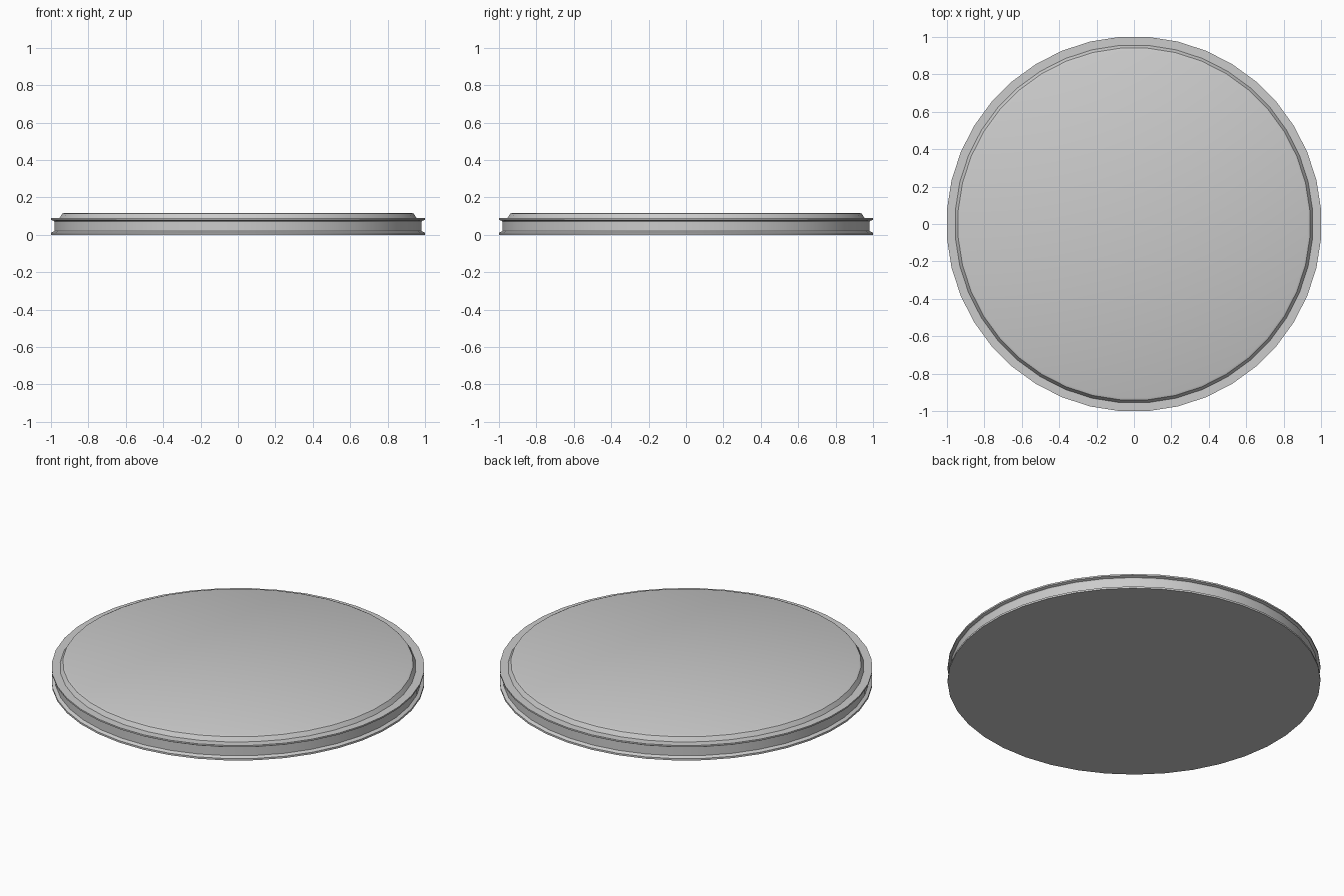
import bpy, bmesh, math

if "Cube" in bpy.data.objects:
    bpy.data.objects.remove(bpy.data.objects["Cube"])

SIDES = 40
STEP = 2 * math.pi / SIDES


def lathe(name, profile):
    """Revolve (apothem, z) points into a closed 40-sided solid."""
    bm = bmesh.new()
    k = 1 / math.cos(STEP / 2)
    rings = []
    for r, z in profile:
        rings.append([bm.verts.new((r * k * math.cos((i + 0.5) * STEP),
                                    r * k * math.sin((i + 0.5) * STEP), z))
                      for i in range(SIDES)])
    for a, b in zip(rings, rings[1:]):
        for i in range(SIDES):
            j = (i + 1) % SIDES
            bm.faces.new((a[i], a[j], b[j], b[i]))
    bm.faces.new(rings[0][::-1])
    bm.faces.new(rings[-1])
    mesh = bpy.data.meshes.new(name)
    bm.to_mesh(mesh)
    bm.free()
    obj = bpy.data.objects.new(name, mesh)
    bpy.context.collection.objects.link(obj)
    bpy.context.view_layer.objects.active = obj
    obj.select_set(True)
    bpy.ops.object.shade_smooth_by_angle(angle=math.radians(30))
    obj.select_set(False)
    return obj


# Disc: base flange, recessed band, upper lip, ledge and softly raised top
lathe("round_platform", [
    (1.0, 0.0), (1.0, 0.011), (0.982, 0.02),      # base flange
    (0.982, 0.07), (0.985, 0.075),                # recessed band
    (1.0, 0.08), (1.0, 0.089),                    # upper lip
    (0.955, 0.089), (0.947, 0.102),               # ledge and step
    (0.94, 0.113), (0.928, 0.118),                # rounded top edge
])
